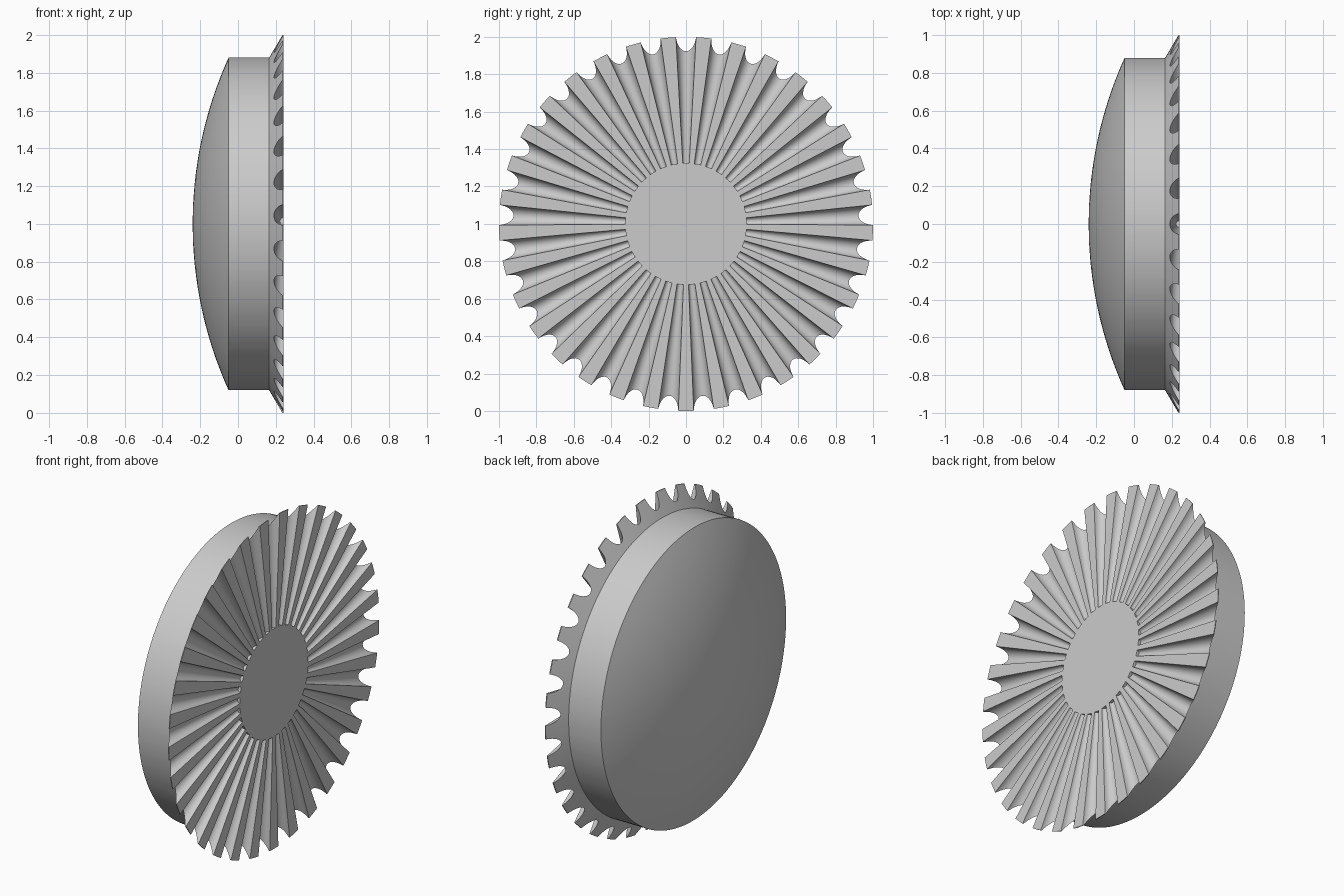
import bpy, bmesh
from math import sin, cos, pi, sqrt

TEETH = 33
PITCH = 2 * pi / TEETH
GROOVE = 0.054          # groove half width and depth per unit of radius
STEPS = 14              # segments across one groove
FACE_X, FLANGE_X, BACK_X = 0.24, 0.165, -0.05
R_HUB, R_BODY, R_TIP = 0.325, 0.88, 1.0
SLOPE = 0.583           # slope of the conical back of the teeth

cube = bpy.data.objects.get("Cube")
if cube:
    bpy.data.objects.remove(cube)

grey = bpy.data.materials.new("plain grey")
grey.use_nodes = True
grey.diffuse_color = (0.6, 0.6, 0.6, 1)
grey.node_tree.nodes["Principled BSDF"].inputs["Base Color"].default_value = (0.6, 0.6, 0.6, 1)

# Angles around the axis with the groove depth at each one
columns = []
for i in range(TEETH):
    columns.append((i * PITCH, 0.0))                      # middle of a tooth
    for s in range(STEPS + 1):
        phi = pi * s / STEPS
        columns.append(((i + 0.5) * PITCH - GROOVE * cos(phi), GROOVE * sin(phi)))


def sweep(name, profile):
    """Join a closed (radius, x) profile around the x axis; it may vary with groove depth."""
    bm = bmesh.new()
    rings = [[bm.verts.new((x, r * sin(a), 1 - r * cos(a))) for r, x in profile(d)]
             for a, d in columns]
    for j, ring in enumerate(rings):
        following = rings[(j + 1) % len(rings)]
        for k in range(len(ring)):
            m = (k + 1) % len(ring)
            bm.faces.new((ring[k], ring[m], following[m], following[k]))
    bmesh.ops.remove_doubles(bm, verts=bm.verts, dist=1e-5)
    bmesh.ops.dissolve_degenerate(bm, dist=1e-6, edges=bm.edges)
    bmesh.ops.recalc_face_normals(bm, faces=bm.faces)
    mesh = bpy.data.meshes.new(name)
    bm.to_mesh(mesh)
    bm.free()
    mesh.materials.append(grey)
    obj = bpy.data.objects.new(name, mesh)
    bpy.context.collection.objects.link(obj)
    bpy.ops.object.select_all(action='DESELECT')
    obj.select_set(True)
    bpy.context.view_layer.objects.active = obj
    bpy.ops.object.shade_smooth_by_angle(angle=pi / 7)
    return obj


# Domed drum behind the teeth
def drum(depth):
    rise = BACK_X + FACE_X
    radius = (R_BODY ** 2 + rise ** 2) / (2 * rise)
    dome = []
    for k in range(17):
        r = R_BODY * k / 16
        dome.append((r, -FACE_X + radius - sqrt(radius ** 2 - r ** 2)))
    return dome + [(R_BODY, FLANGE_X), (0, FLANGE_X)]


# Ring of radial teeth, with round grooves that taper towards the axis
def crown(depth):
    r = min(R_TIP, (FACE_X - FLANGE_X + SLOPE * R_BODY) / (SLOPE + depth))
    return [(R_HUB, FLANGE_X), (R_BODY, FLANGE_X),
            (r, FLANGE_X + SLOPE * (r - R_BODY)), (r, FACE_X - depth * r),
            (R_HUB, FACE_X - depth * R_HUB)]


# Flat disc in the middle, level with the tooth tops
def hub(depth):
    return [(0, FLANGE_X), (R_HUB, FLANGE_X), (R_HUB, FACE_X), (0, FACE_X)]


sweep("domed_drum", drum)
sweep("toothed_crown", crown)
sweep("hub_disc", hub)
